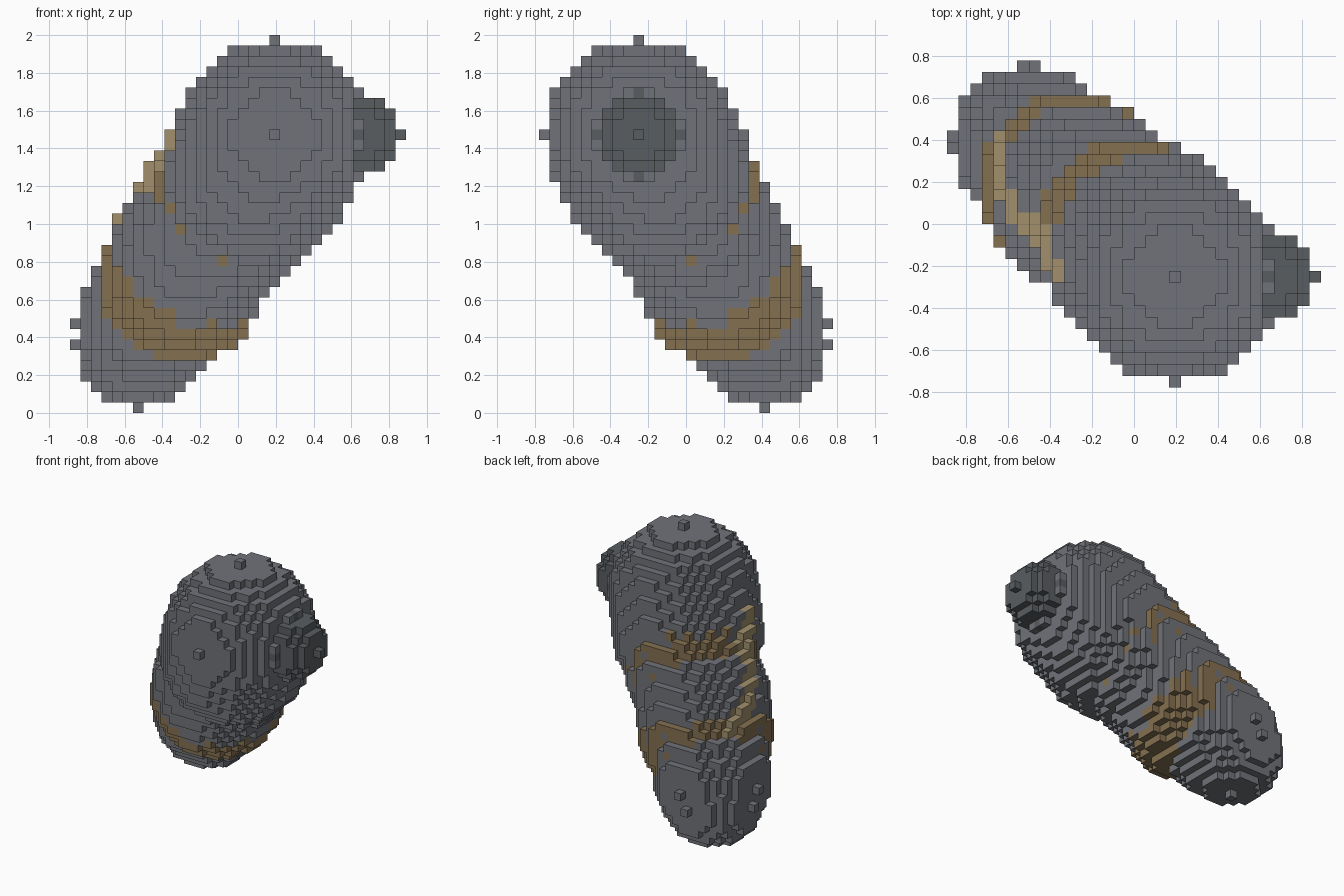
import bpy
from mathutils import Vector

if "Cube" in bpy.data.objects:
    bpy.data.objects.remove(bpy.data.objects["Cube"])

V = 1 / 18                      # voxel edge length
ORIGIN = Vector((-16 * V, -14 * V, 0))
COLORS = {
    "body": (0.16, 0.17, 0.19, 1),
    "brown_bands": (0.23, 0.16, 0.08, 1),
    "tan_back_stripe": (0.36, 0.28, 0.15, 1),
    "dark_end_knob": (0.10, 0.11, 0.12, 1),
}
grid = {}                       # voxel -> part name, later stamps win


def stamp(center, r, part):
    """Fill every voxel whose centre lies within r of center."""
    lo = [int(c - r) - 1 for c in center]
    hi = [int(c + r) + 2 for c in center]
    for x in range(lo[0], hi[0]):
        for y in range(lo[1], hi[1]):
            for z in range(lo[2], hi[2]):
                p = (x, y, z)
                if sum((a - b) ** 2 for a, b in zip(p, center)) <= r * r:
                    grid[p] = part


# Tapered body: overlapping balls from the small low end to the big high end
xs = (6, 7, 8, 10, 11, 12, 14, 15, 17, 18, 19)
ys = (21, 20, 19, 17, 16, 15, 14, 13, 11, 10, 9)
rs = (6, 7, 7, 8, 8, 8, 8, 8, 9, 9, 9)
for i, (x, y, r) in enumerate(zip(xs, ys, rs)):
    stamp((x, y, 6 + 2 * i), r, "brown_bands" if i % 4 == 3 else "body")

# Round knob on the right of the big end
knob = (27, 9, 26)
before = dict(grid)
stamp(knob, 4, "dark_end_knob")
for p in before:                # keep the body's own voxels grey
    if p[0] < 27:
        grid[p] = before[p]

# Raised stripe along the left side
path = [Vector(p) for p in ((4.5, 20, 15), (5, 16, 17.3), (7.7, 12.5, 22), (10, 9.5, 25.5))]
for a, b in zip(path, path[1:]):
    for k in range(13):
        stamp(a.lerp(b, k / 12), 1.3, "tan_back_stripe")

# Corner offsets of each cube face, ordered to face outwards
FACES = {
    (1, 0, 0): ((1, 0, 0), (1, 1, 0), (1, 1, 1), (1, 0, 1)),
    (-1, 0, 0): ((0, 0, 0), (0, 0, 1), (0, 1, 1), (0, 1, 0)),
    (0, 1, 0): ((0, 1, 0), (0, 1, 1), (1, 1, 1), (1, 1, 0)),
    (0, -1, 0): ((0, 0, 0), (1, 0, 0), (1, 0, 1), (0, 0, 1)),
    (0, 0, 1): ((0, 0, 1), (1, 0, 1), (1, 1, 1), (0, 1, 1)),
    (0, 0, -1): ((0, 0, 0), (0, 1, 0), (1, 1, 0), (1, 0, 0)),
}


def add(p, q):
    return tuple(a + b for a, b in zip(p, q))


# One object per part, made of its exposed voxel faces
for part, color in COLORS.items():
    index, faces = {}, []
    for p, owner in grid.items():
        if owner != part:
            continue
        for n, corners in FACES.items():
            if add(p, n) not in grid:
                faces.append([index.setdefault(add(p, c), len(index)) for c in corners])
    mesh = bpy.data.meshes.new(part)
    mesh.from_pydata([ORIGIN + Vector(c) * V for c in index], [], faces)
    mat = bpy.data.materials.new(part)
    mat.diffuse_color = color
    mat.use_nodes = True
    mat.node_tree.nodes["Principled BSDF"].inputs["Base Color"].default_value = mat.diffuse_color
    mesh.materials.append(mat)
    bpy.context.collection.objects.link(bpy.data.objects.new(part, mesh))
